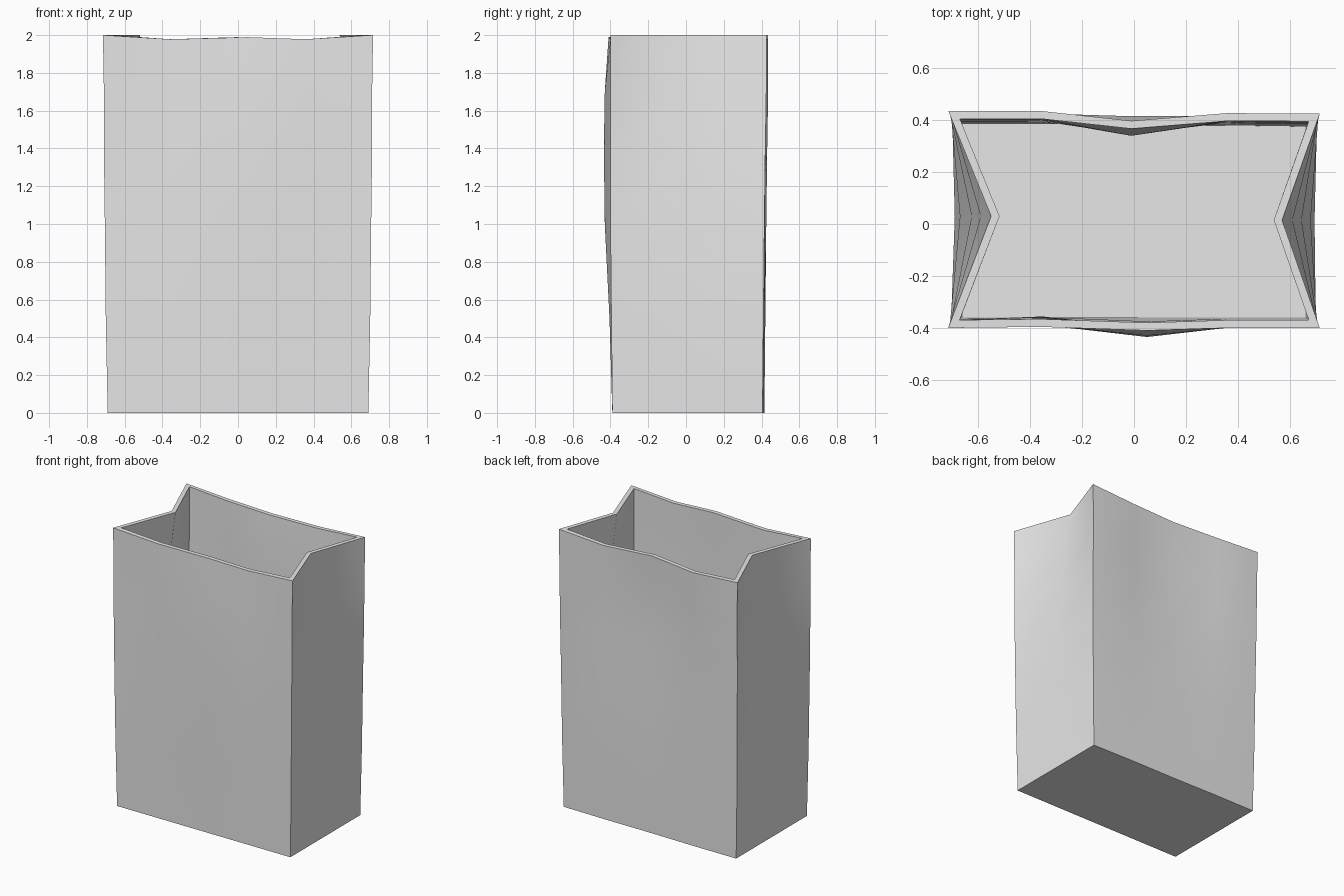
import bpy, bmesh, math
from mathutils import Vector

cube = bpy.data.objects.get("Cube")
if cube:
    bpy.data.objects.remove(cube, do_unlink=True)

paper = bpy.data.materials.new("grey paper")
paper.use_nodes = True
paper.diffuse_color = (0.8, 0.8, 0.8, 1)
paper.node_tree.nodes["Principled BSDF"].inputs["Base Color"].default_value = (0.8, 0.8, 0.8, 1)

WALL = 0.03

# Height, half width, front y, back y, front bulge, back dent, left fold x, right fold x
LEVELS = [
    (0.0, 0.69, -0.39, 0.41, 0.0, 0.0, 0.69, -0.69),
    (0.5, 0.70, -0.395, 0.415, 0.01, 0.0, 0.695, -0.69),
    (1.0, 0.705, -0.40, 0.42, 0.03, 0.025, 0.68, -0.67),
    (1.4, 0.71, -0.40, 0.425, 0.035, 0.05, 0.645, -0.625),
    (1.7, 0.71, -0.40, 0.43, 0.03, 0.06, 0.61, -0.59),
    (2.0, 0.715, -0.40, 0.43, 0.01, 0.033, 0.57, -0.55),
]


def outline(z, w, front, back, bulge, dent, left, right):
    """Counter-clockwise cross-section of the bag at one height."""
    q = w / 2
    dip = 0.022 if z == 2.0 else 0
    return [Vector(p) for p in (
        (-w, front, z), (-q, front + bulge * 0.4, z - dip),
        (0.05, front - bulge, z - dip / 2), (q, front, z - dip),
        (w, front, z), (left, 0.015, z),
        (w, back - 0.005, z), (q, back - dent * 0.1, z - dip),
        (-0.01, back - dent, z - dip / 2), (-q, back + 0.005, z - dip),
        (-w, back + 0.005, z), (right, 0.03, z))]


def inset(loop, d):
    """Offset a cross-section inward by the paper thickness."""
    result = []
    for i, p in enumerate(loop):
        a = (p - loop[i - 1]).xy.normalized()
        b = (loop[(i + 1) % len(loop)] - p).xy.normalized()
        na, nb = Vector((-a.y, a.x)), Vector((-b.y, b.x))
        shift = (na + nb) * (d / (1 + na.dot(nb)))
        result.append(p + Vector((shift.x, shift.y, 0)))
    return result


# Outer wall going up, then inner wall going down to the floor
outer = [outline(*level) for level in LEVELS]
inner = [inset(loop, WALL) for loop in reversed(outer)]
for p in inner[-1]:
    p.z = WALL

bm = bmesh.new()
rings = [[bm.verts.new(p) for p in loop] for loop in outer + inner]
for low, high in zip(rings, rings[1:]):
    n = len(low)
    for i in range(n):
        j = (i + 1) % n
        bm.faces.new((low[i], low[j], high[j], high[i]))
bm.faces.new(reversed(rings[0]))
bm.faces.new(rings[-1])
bmesh.ops.recalc_face_normals(bm, faces=bm.faces[:])

mesh = bpy.data.meshes.new("paper_bag")
bm.to_mesh(mesh)
bm.free()
mesh.materials.append(paper)
bag = bpy.data.objects.new("paper_bag", mesh)
bpy.context.collection.objects.link(bag)

# Soft dents with crisp corners and rim
bpy.ops.object.select_all(action='DESELECT')
bag.select_set(True)
bpy.context.view_layer.objects.active = bag
bpy.ops.object.shade_smooth_by_angle(angle=math.radians(50))
